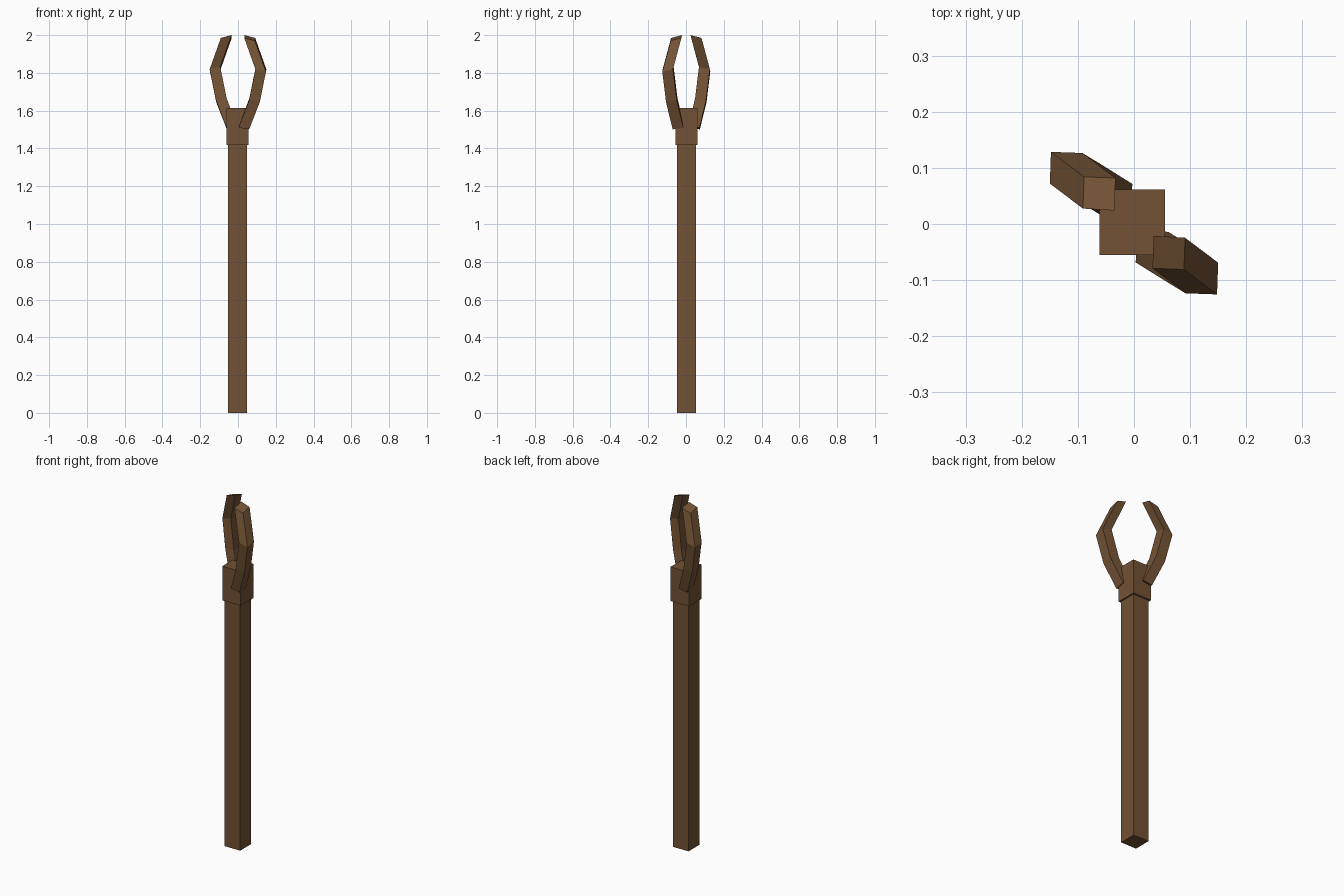
import bpy
import bmesh
from mathutils import Vector, Matrix

if "Cube" in bpy.data.objects:
    bpy.data.objects.remove(bpy.data.objects["Cube"])

wood = bpy.data.materials.new("brown_wood")
wood.diffuse_color = (0.17, 0.085, 0.035, 1)
wood.use_nodes = True
wood.node_tree.nodes["Principled BSDF"].inputs["Base Color"].default_value = wood.diffuse_color
CX, CY = -0.003, 0.003


def finish(name, bm):
    bmesh.ops.recalc_face_normals(bm, faces=bm.faces)
    mesh = bpy.data.meshes.new(name)
    bm.to_mesh(mesh)
    bm.free()
    mesh.materials.append(wood)
    obj = bpy.data.objects.new(name, mesh)
    bpy.context.collection.objects.link(obj)
    return obj


def box(name, width, z0, z1):
    bm = bmesh.new()
    bmesh.ops.create_cube(bm, size=1)
    bmesh.ops.scale(bm, vec=(width, width, z1 - z0), verts=bm.verts)
    bmesh.ops.translate(bm, vec=(CX, CY, (z0 + z1) / 2), verts=bm.verts)
    return finish(name, bm)


def prong(name, turn):
    # Sections: centre x, centre y, centre z, height drop across the diagonal
    sections = [(0.032, -0.041, 1.510, 0.018),
                (0.088, -0.076, 1.656, 0.024),
                (0.121, -0.096, 1.819, 0.027),
                (0.062, -0.0515, 1.985, 0.030)]
    # Slightly skewed square, ordered inner to outer
    corners = [(-0.027, 0.0305, 0.5), (0.029, 0.027, 0),
               (0.027, -0.0295, -0.5), (-0.029, -0.0275, 0)]
    bm = bmesh.new()
    rings = [[bm.verts.new((x + dx, y + dy, z + k * drop)) for dx, dy, k in corners]
             for x, y, z, drop in sections]
    for low, high in zip(rings, rings[1:]):
        for i in range(4):
            j = (i + 1) % 4
            bm.faces.new((low[i], low[j], high[j], high[i]))
    bm.faces.new(rings[0][::-1])
    bm.faces.new(rings[-1])
    if turn:
        bm.transform(Matrix.Diagonal(Vector((-1, -1, 1, 1))))
        bmesh.ops.translate(bm, vec=(0, 0.003, 0), verts=bm.verts)
    return finish(name, bm)


# Long square shaft and the collar block at its head
box("shaft", 0.099, 0.0, 1.42)
box("collar", 0.117, 1.418, 1.615)

# Two opposed bent prongs
prong("right_prong", False)
prong("left_prong", True)
